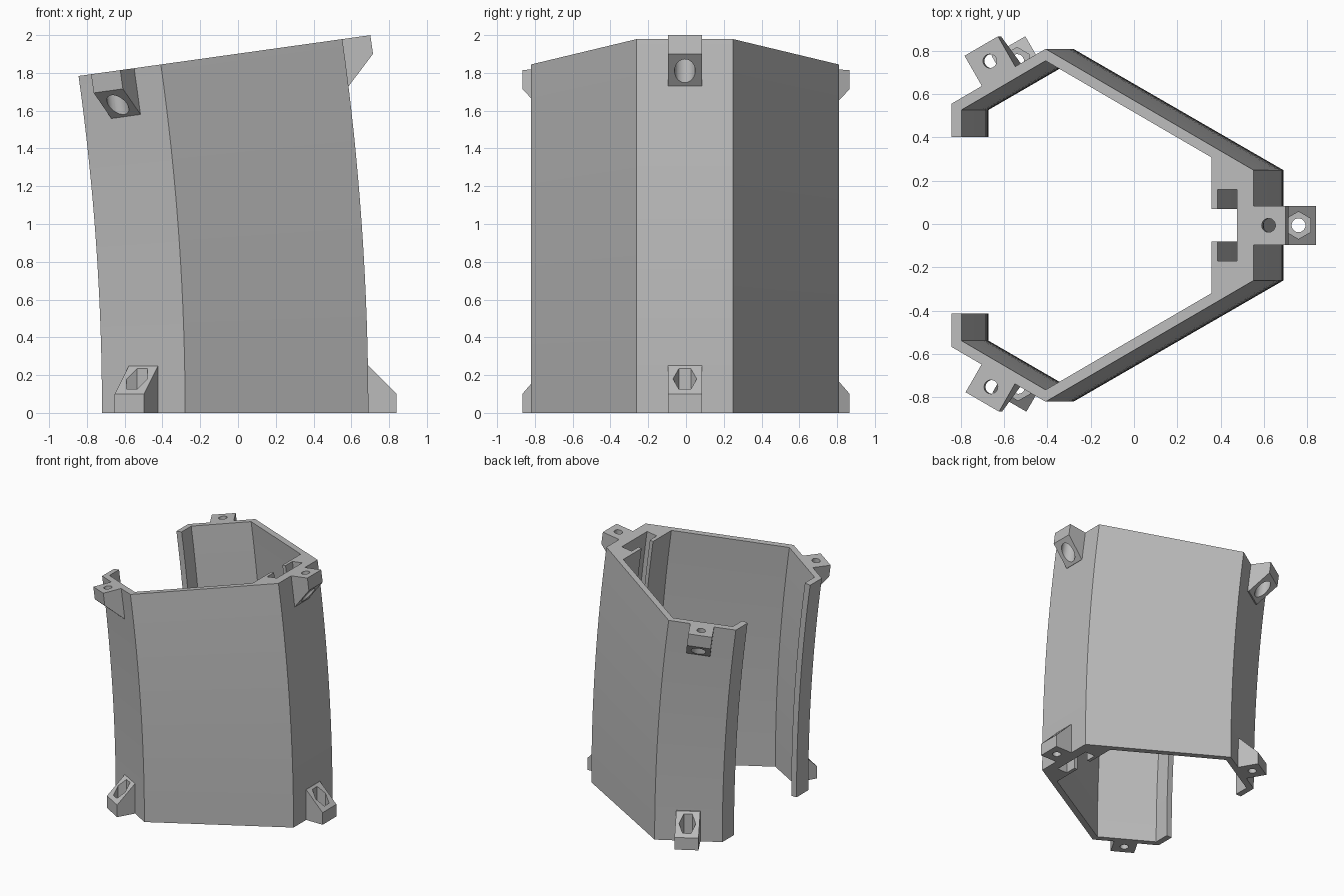
import bpy, bmesh, math
from mathutils import Matrix, Vector

cube = bpy.data.objects.get("Cube")
if cube:
    bpy.data.objects.remove(cube, do_unlink=True)

PIVOT = 13.6                 # distance from the origin to the bend axis
BEND = math.radians(7.96)    # total bend of the shell
Y_MID = -0.006               # shell symmetry plane
STEPS = 16

grey = bpy.data.materials.new("plain_grey")
grey.use_nodes = True
GREY = (0.5, 0.5, 0.5, 1)
grey.diffuse_color = GREY
grey.node_tree.nodes["Principled BSDF"].inputs["Base Color"].default_value = GREY


def bend(angle):
    """Turn about the bend axis, which runs along y."""
    return (Matrix.Translation((-PIVOT, Y_MID, 0))
            @ Matrix.Rotation(-angle, 4, 'Y')
            @ Matrix.Translation((PIVOT, 0, 0)))


def loft(name, rings):
    """Solid through a row of matching closed outlines."""
    bm = bmesh.new()
    loops = [[bm.verts.new(p) for p in ring] for ring in rings]
    n = len(loops[0])
    for a, b in zip(loops, loops[1:]):
        for i in range(n):
            j = (i + 1) % n
            bm.faces.new((a[i], a[j], b[j], b[i]))
    bm.faces.new(loops[0][::-1])
    bm.faces.new(loops[-1])
    bmesh.ops.recalc_face_normals(bm, faces=bm.faces)
    mesh = bpy.data.meshes.new(name)
    bm.to_mesh(mesh)
    bm.free()
    mesh.materials.append(grey)
    obj = bpy.data.objects.new(name, mesh)
    bpy.context.collection.objects.link(obj)
    return obj


def activate(obj):
    bpy.ops.object.select_all(action='DESELECT')
    obj.select_set(True)
    bpy.context.view_layer.objects.active = obj


def smooth(obj):
    activate(obj)
    bpy.ops.object.shade_smooth_by_angle(angle=math.radians(25))


def drill(obj, place, sides, radius, start):
    """Cut an upright round or hexagonal hole through a tab."""
    rings = []
    for w in (start, 0.4):
        turns = [2 * math.pi * i / sides + math.pi / 2 for i in range(sides)]
        rings.append([place @ Vector((0.07 + radius * math.cos(t),
                                      radius * math.sin(t), w)) for t in turns])
    cutter = loft("hole_cutter", rings)
    cutter.hide_render = True
    activate(obj)
    mod = obj.modifiers.new("hole", 'BOOLEAN')
    mod.operation = 'DIFFERENCE'
    mod.solver = 'EXACT'
    mod.object = cutter
    bpy.ops.object.modifier_apply(modifier=mod.name)
    bpy.data.objects.remove(cutter, do_unlink=True)


# Shell: half outline with lip, slanted walls and T-slot, mirrored and swept
half = [(0.69, 0.255), (-0.28, 0.815), (-0.72, 0.561), (-0.72, 0.408),
        (-0.672, 0.408), (-0.672, 0.533), (-0.28, 0.76), (0.493, 0.314),
        (0.493, 0.075), (0.522, 0.075), (0.522, 0.165), (0.612, 0.165)]
outline = half + [(x, -y) for x, y in reversed(half)]
shell = loft("curved_shell", [[bend(BEND * i / STEPS) @ Vector((x, y, 0))
                               for x, y in outline] for i in range(STEPS + 1)])
smooth(shell)


# Mounting tabs: wedge with a bolt hole and a socket in the sloping side
def tab(name, base, heading, top, sides):
    place = (Matrix.Translation((base[0], base[1], 0))
             @ Matrix.Rotation(math.radians(heading), 4, 'Z'))
    if top:
        place = bend(BEND) @ place @ Matrix.Scale(-1, 4, (0, 0, 1))
    else:
        place = bend(0) @ place
    wedge = [(-0.03, 0), (0.15, 0), (0.15, 0.1), (0, 0.25), (-0.03, 0.25)]
    obj = loft(name, [[place @ Vector((u, v, w)) for u, w in wedge]
                      for v in (-0.09, 0.09)])
    drill(obj, place, 24, 0.032, -0.1)
    drill(obj, place, sides, 0.063 if sides == 6 else 0.055, 0.05)
    smooth(obj)


spots = [("back", (0.69, 0), 0),
         ("left", (-0.505, 0.698), 120),
         ("right", (-0.5, -0.686), -120)]
for label, base, heading in spots:
    tab(label + "_lower_tab", base, heading, False, 6)
    tab(label + "_upper_tab", base, heading, True, 24)
